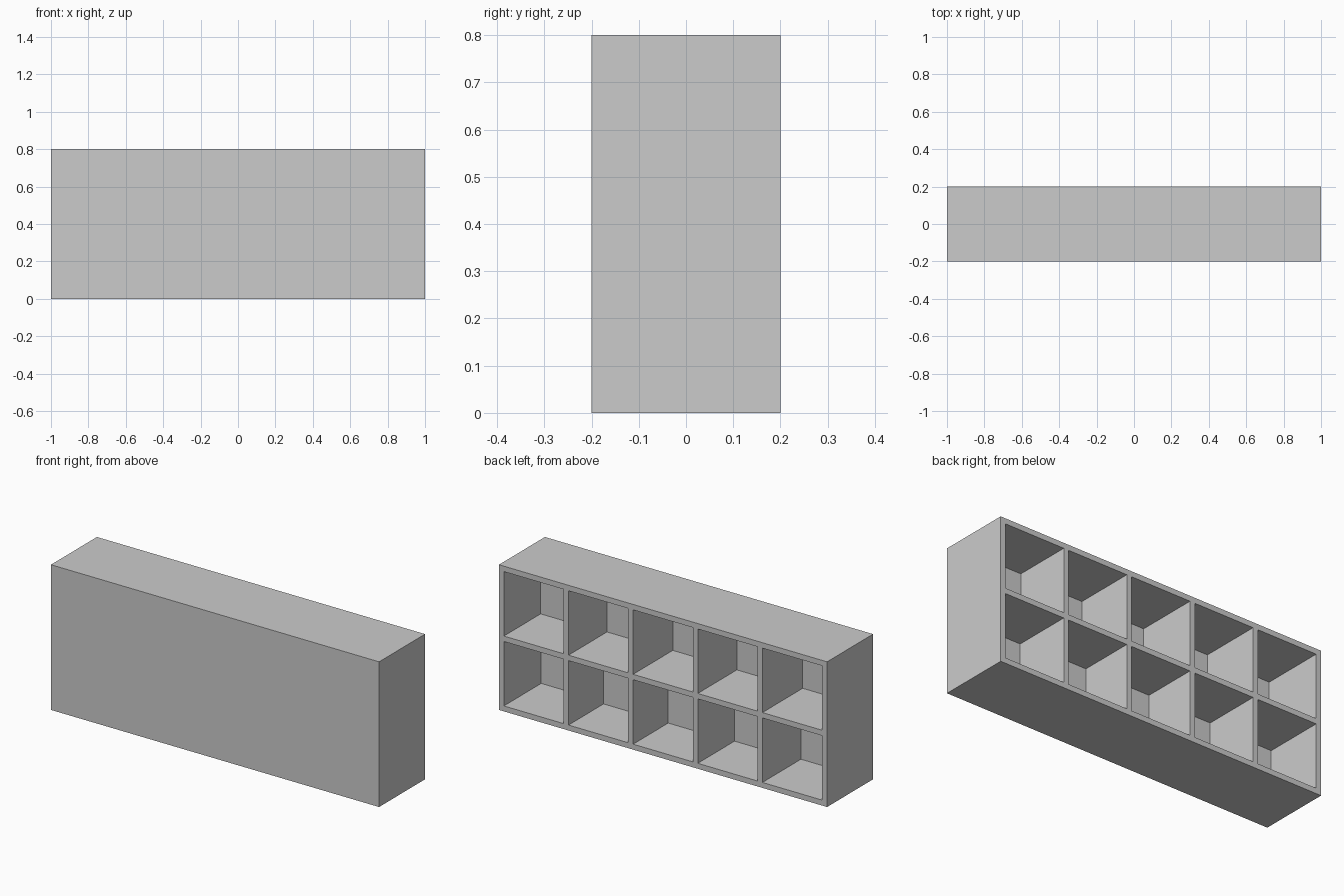
import bpy, bmesh

if "Cube" in bpy.data.objects:
    bpy.data.objects.remove(bpy.data.objects["Cube"])

W, D, H = 2.0, 0.4, 0.8      # overall size
T = 0.03                     # board thickness
COLS, ROWS = 5, 2
CW = (W - T * (COLS + 1)) / COLS
CH = (H - T * (ROWS + 1)) / ROWS
# cell depths, from +x to -x, upper row then lower row
DEPTH = [[0.32, 0.335, 0.345, 0.34, 0.35],
         [0.325, 0.305, 0.305, 0.32, 0.335]]

bm = bmesh.new()


def quad(*pts):
    bm.faces.new([bm.verts.new(p) for p in pts])


def grid_lines(lo, size, n):
    out = [lo]
    for i in range(n):
        a = lo + T + i * (size + T)
        out += [a, a + size]
    return out + [lo + size * n + T * (n + 1)]


xs = grid_lines(-W / 2, CW, COLS)
zs = grid_lines(0, CH, ROWS)
y0, y1 = -D / 2, D / 2

# outer case: front, bottom, top and ends
x0, x1 = xs[0], xs[-1]
quad((x0, y0, 0), (x1, y0, 0), (x1, y0, H), (x0, y0, H))
for z in (0, H):
    quad((x0, y0, z), (x1, y0, z), (x1, y1, z), (x0, y1, z))
for x in (x0, x1):
    quad((x, y0, 0), (x, y1, 0), (x, y1, H), (x, y0, H))

# back frame and recessed compartments
for i in range(len(xs) - 1):
    for j in range(len(zs) - 1):
        a, b, c, d = xs[i], xs[i + 1], zs[j], zs[j + 1]
        rim = [(a, c), (b, c), (b, d), (a, d)]
        if i % 2 and j % 2:
            y = y1 - DEPTH[ROWS - 1 - j // 2][COLS - 1 - i // 2]
            for k in range(4):
                p, q = rim[k], rim[(k + 1) % 4]
                quad((p[0], y1, p[1]), (q[0], y1, q[1]),
                     (q[0], y, q[1]), (p[0], y, p[1]))
        else:
            y = y1
        quad(*[(px, y, pz) for px, pz in rim])

# join the panels, face outwards, merge the flat frame
bmesh.ops.remove_doubles(bm, verts=bm.verts, dist=1e-5)
bmesh.ops.recalc_face_normals(bm, faces=bm.faces)
mesh = bpy.data.meshes.new("cubby_shelf")
bm.to_mesh(mesh)
bm.free()
shelf = bpy.data.objects.new("cubby_shelf", mesh)
bpy.context.collection.objects.link(shelf)
